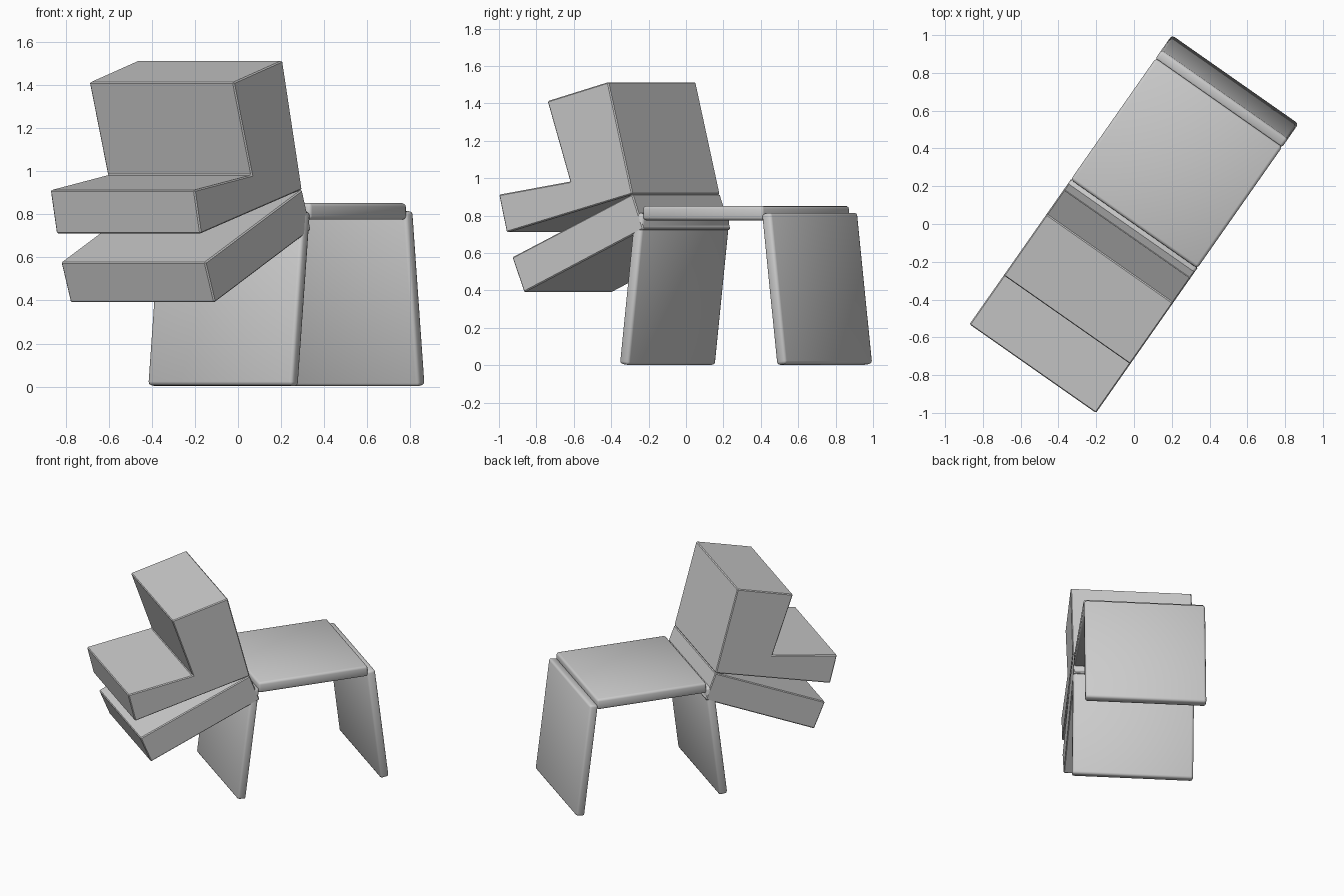
import bpy, bmesh, math

if "Cube" in bpy.data.objects:
    bpy.data.objects.remove(bpy.data.objects["Cube"])

HALF_WIDTH = 0.409
HEADING = math.radians(55)   # the body runs diagonally across the ground
MID = 0.392                  # middle of the back slab, legs mirror about it

grey = bpy.data.materials.new("plain grey")
grey.diffuse_color = (0.6, 0.6, 0.6, 1)
grey.use_nodes = True
grey.node_tree.nodes["Principled BSDF"].inputs["Base Color"].default_value = grey.diffuse_color


def prism(name, profile, bevel, segments, smooth):
    """Extrude a side profile (length, height) across the full body width."""
    bm = bmesh.new()
    face = bm.faces.new([bm.verts.new((s, -HALF_WIDTH, z)) for s, z in profile])
    ext = bmesh.ops.extrude_face_region(bm, geom=[face])
    verts = [v for v in ext["geom"] if isinstance(v, bmesh.types.BMVert)]
    bmesh.ops.translate(bm, vec=(0, 2 * HALF_WIDTH, 0), verts=verts)
    bmesh.ops.recalc_face_normals(bm, faces=bm.faces)
    bmesh.ops.bevel(bm, geom=bm.edges[:], offset=bevel, segments=segments,
                    profile=0.5, affect='EDGES')
    for f in bm.faces:
        f.smooth = smooth
    mesh = bpy.data.meshes.new(name)
    bm.to_mesh(mesh)
    bm.free()
    mesh.materials.append(grey)
    obj = bpy.data.objects.new(name, mesh)
    obj.rotation_euler.z = HEADING
    bpy.context.collection.objects.link(obj)
    return obj


# Head: snout and upright brow in one L shape
prism("head", [(-0.936, 0.912), (-0.472, 0.982), (-0.62, 1.412),
               (-0.222, 1.514), (-0.064, 0.915), (-0.886, 0.71)],
      0.006, 1, False)

# Lower jaw, hinged at the back of the head
prism("jaw", [(-0.849, 0.577), (-0.064, 0.915), (0.008, 0.728),
              (-0.772, 0.39)], 0.006, 1, False)

# Flat back
prism("back_slab", [(0.0, 0.775), (0.785, 0.775), (0.785, 0.852),
                    (0.0, 0.852)], 0.016, 2, True)

# Splayed panel legs
leg = [(0.875, 0.0), (0.936, 0.008), (0.837, 0.817), (0.776, 0.809)]
prism("rear_leg", leg, 0.016, 2, True)
prism("front_leg", [(2 * MID - s, z) for s, z in leg], 0.016, 2, True)
